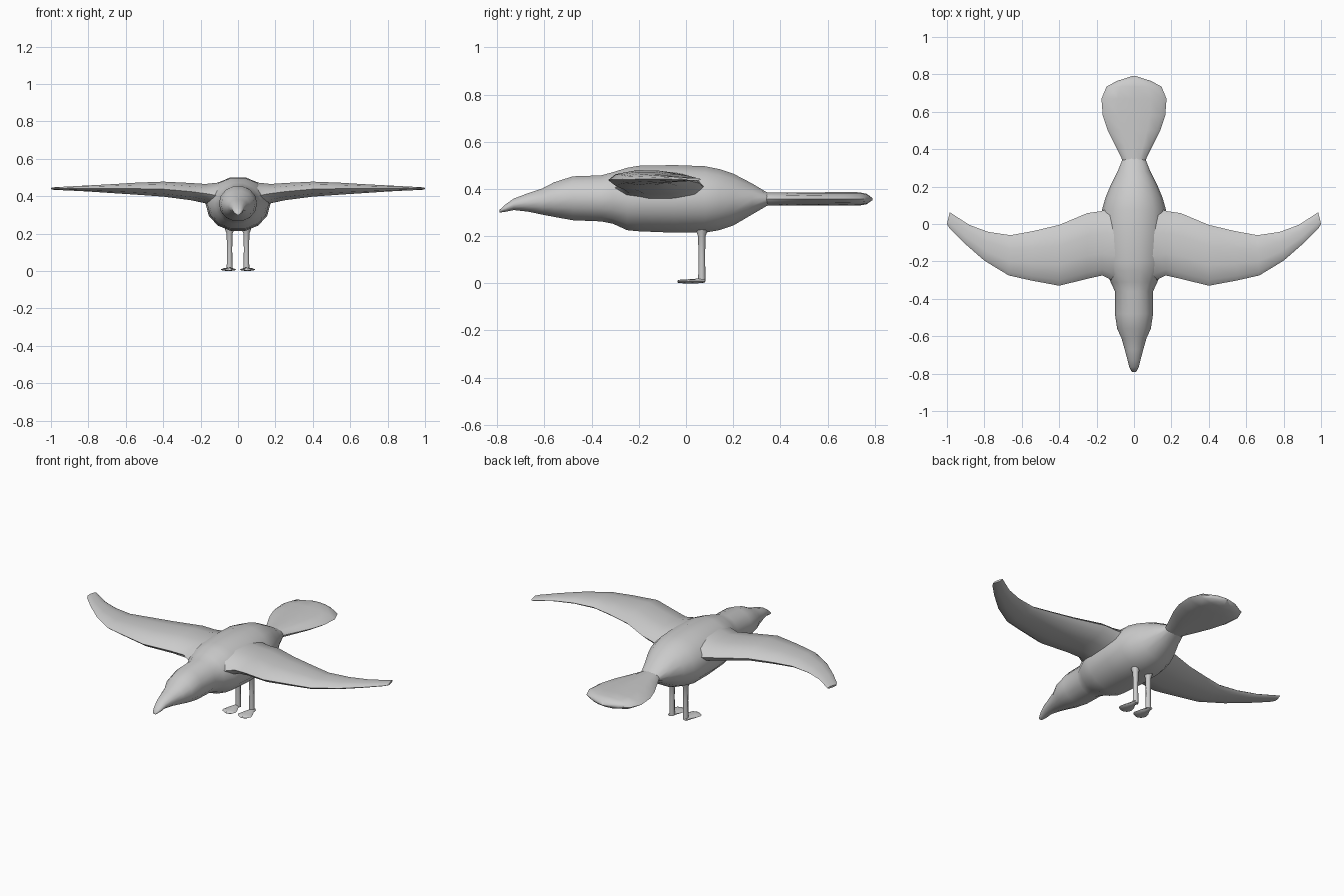
import bpy, bmesh, math
from mathutils import Vector


def loft(name, rings, sides, mirror=False, angle=50):
    """Skin elliptical rings, each given as (edge point, edge point, half-thickness vector)."""
    bm = bmesh.new()
    loops = []
    for p, q, v in rings:
        p, q, v = Vector(p), Vector(q), Vector(v)
        c, u = (p + q) / 2, (q - p) / 2
        loops.append([bm.verts.new(c + u * math.cos(a) + v * math.sin(a))
                      for a in (2 * math.pi * i / sides for i in range(sides))])
    for a, b in zip(loops, loops[1:]):
        for i in range(sides):
            j = (i + 1) % sides
            bm.faces.new((a[i], a[j], b[j], b[i]))
    bm.faces.new(loops[0])
    bm.faces.new(loops[-1])
    bmesh.ops.recalc_face_normals(bm, faces=bm.faces[:])
    mesh = bpy.data.meshes.new(name)
    bm.to_mesh(mesh)
    bm.free()
    ob = bpy.data.objects.new(name, mesh)
    bpy.context.collection.objects.link(ob)
    bpy.ops.object.select_all(action='DESELECT')
    ob.select_set(True)
    bpy.context.view_layer.objects.active = ob
    bpy.ops.object.shade_smooth_by_angle(angle=math.radians(angle))
    if mirror:
        ob.modifiers.new("mirror", 'MIRROR')
    return ob


def cross(y, w, bottom, top):
    z = (bottom + top) / 2
    return (-w, y, z), (w, y, z), (0, 0, (top - bottom) / 2)


# Head, beak and body: y, half width, bottom, top
body = [(-0.79, 0.012, 0.30, 0.312), (-0.765, 0.025, 0.303, 0.335),
        (-0.73, 0.034, 0.31, 0.36), (-0.67, 0.05, 0.303, 0.383),
        (-0.61, 0.067, 0.29, 0.403), (-0.56, 0.09, 0.28, 0.43),
        (-0.48, 0.102, 0.265, 0.456), (-0.36, 0.102, 0.26, 0.46),
        (-0.31, 0.125, 0.25, 0.474), (-0.25, 0.155, 0.222, 0.493),
        (-0.20, 0.165, 0.217, 0.502), (-0.05, 0.173, 0.211, 0.505),
        (0.08, 0.17, 0.211, 0.50), (0.14, 0.153, 0.222, 0.488),
        (0.20, 0.128, 0.242, 0.468), (0.28, 0.088, 0.29, 0.425),
        (0.34, 0.064, 0.326, 0.388), (0.36, 0.05, 0.335, 0.38)]
loft("body", [cross(*r) for r in body], 14)

# Flat fan tail
tail = [(0.32, 0.055, 0.33, 0.385), (0.35, 0.066, 0.33, 0.385),
        (0.42, 0.10, 0.33, 0.385), (0.50, 0.14, 0.33, 0.386),
        (0.58, 0.167, 0.33, 0.386), (0.67, 0.174, 0.329, 0.387),
        (0.735, 0.147, 0.33, 0.386), (0.765, 0.09, 0.335, 0.38),
        (0.79, 0.012, 0.352, 0.362)]
loft("tail", [cross(*r) for r in tail], 12)

# Wings: leading x, y, trailing x, y, bottom, top
wing = [(0.06, -0.33, 0.06, 0.10, 0.30, 0.48), (0.12, -0.30, 0.12, 0.085, 0.335, 0.475),
        (0.17, -0.275, 0.18, 0.068, 0.36, 0.468), (0.25, -0.293, 0.25, 0.058, 0.376, 0.473),
        (0.40, -0.33, 0.40, -0.005, 0.396, 0.48), (0.55, -0.302, 0.54, -0.038, 0.407, 0.474),
        (0.67, -0.275, 0.66, -0.06, 0.415, 0.466), (0.80, -0.196, 0.78, -0.042, 0.424, 0.459),
        (0.91, -0.10, 0.88, -0.005, 0.43, 0.453), (0.985, -0.025, 0.95, 0.04, 0.433, 0.449),
        (1.0, 0.0, 0.985, 0.063, 0.435, 0.447)]
loft("wings", [((lx, ly, (b + t) / 2), (tx, ty, (b + t) / 2), (0, 0, (t - b) / 2))
               for lx, ly, tx, ty, b, t in wing], 10, True)

# Legs: z, radius
X = 0.045
leg = [(0.26, 0.032), (0.225, 0.025), (0.20, 0.016), (0.12, 0.014), (0.04, 0.015), (0.008, 0.016)]
loft("legs", [((X - r, 0.067, z), (X + r, 0.067, z), (0, r, 0)) for z, r in leg], 8, True)

# Feet: y, half width, bottom, top
foot = [(0.08, 0.013, 0.003, 0.018), (0.05, 0.018, 0.0, 0.02), (0.02, 0.034, 0.0, 0.018),
        (-0.01, 0.042, 0.0, 0.016), (-0.027, 0.034, 0.001, 0.015), (-0.037, 0.015, 0.003, 0.012)]
loft("feet", [((X + 0.006 - w, y, (b + t) / 2), (X + 0.006 + w, y, (b + t) / 2), (0, 0, (t - b) / 2))
              for y, w, b, t in foot], 8, True)
